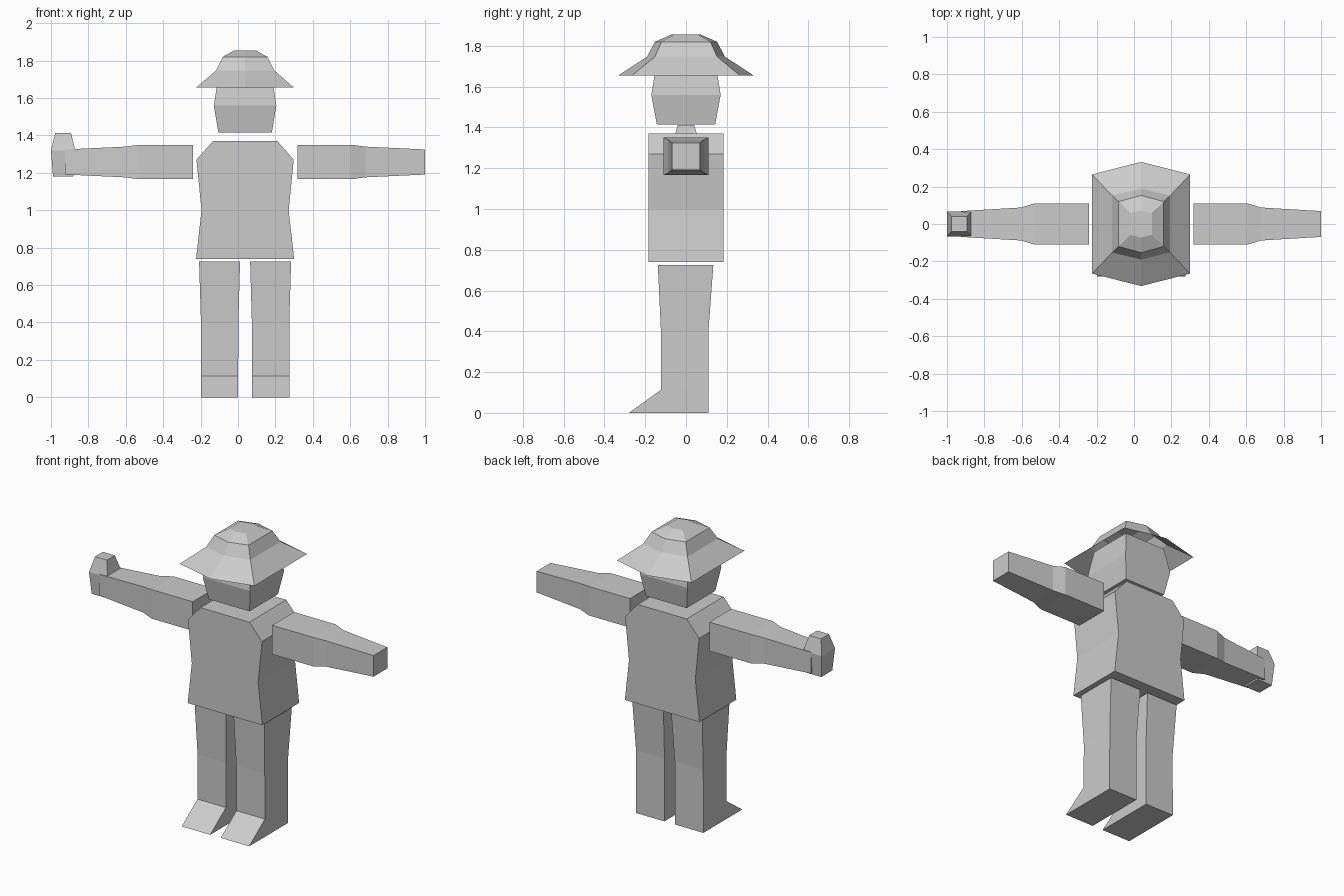
import bpy
import bmesh

cube = bpy.data.objects.get("Cube")
if cube:
    bpy.data.objects.remove(cube, do_unlink=True)

CENTRE = 0.038

grey = bpy.data.materials.new("plain grey")
grey.use_nodes = True
colour = (0.6, 0.6, 0.6, 1)
grey.diffuse_color = colour
grey.node_tree.nodes["Principled BSDF"].inputs["Base Color"].default_value = colour


def loft(name, rings, open_bottom=False):
    """Join matching rings of points with flat faces and cap the ends."""
    bm = bmesh.new()
    loops = [[bm.verts.new(p) for p in ring] for ring in rings]
    for low, high in zip(loops, loops[1:]):
        for i in range(len(low)):
            j = (i + 1) % len(low)
            bm.faces.new((low[i], low[j], high[j], high[i]))
    bm.faces.new(loops[-1])
    if not open_bottom:
        bm.faces.new(loops[0][::-1])
    bmesh.ops.recalc_face_normals(bm, faces=bm.faces)
    mesh = bpy.data.meshes.new(name)
    bm.to_mesh(mesh)
    bm.free()
    mesh.materials.append(grey)
    obj = bpy.data.objects.new(name, mesh)
    bpy.context.collection.objects.link(obj)
    return obj


def box_ring(x0, x1, y0, y1, z):
    return [(x0, y0, z), (x1, y0, z), (x1, y1, z), (x0, y1, z)]


def centred_ring(cx, half_x, half_y, z):
    return box_ring(cx - half_x, cx + half_x, -half_y, half_y, z)


def hex_ring(half_x, corner_y, tip_y, z):
    l, r = CENTRE - half_x, CENTRE + half_x
    return [(l, -corner_y, z), (CENTRE, -tip_y, z), (r, -corner_y, z),
            (r, corner_y, z), (CENTRE, tip_y, z), (l, corner_y, z)]


# Torso: flat front and back, sloped shoulders, slight waist
torso = [(0.262, 0.74), (0.233, 1.0), (0.26, 1.27), (0.172, 1.37)]
loft("torso", [centred_ring(CENTRE, hx, 0.185, z) for hx, z in torso])

# Head: box that swells at the cheeks and runs up inside the hat
head = [(0.143, 0.143, 1.415), (0.167, 0.17, 1.56), (0.15, 0.152, 1.67), (0.142, 0.142, 1.72)]
loft("head", [centred_ring(CENTRE, *r) for r in head])

# Hat: hollow six-sided shell with a wide sloping brim
hat = [(0.262, 0.265, 0.332, 1.655), (0.155, 0.152, 0.19, 1.748),
       (0.12, 0.12, 0.153, 1.82), (0.057, 0.058, 0.073, 1.855)]
loft("hat", [hex_ring(*r) for r in hat], open_bottom=True)

# Arms and legs, one per side
arm = [(0.279, 0.11, 0.092), (0.569, 0.11, 0.092), (0.643, 0.088, 0.082), (0.963, 0.069, 0.067)]
leg = [(0.037, 0.237, -0.28, 0.11, 0), (0.037, 0.237, -0.123, 0.11, 0.113),
       (0.036, 0.236, -0.123, 0.11, 0.4), (0.027, 0.246, -0.138, 0.134, 0.725)]
for side, s in (("left", 1), ("right", -1)):
    loft(side + "_arm", [[(CENTRE + s * d, a * hy, 1.258 + b * hz)
                          for a, b in ((-1, -1), (1, -1), (1, 1), (-1, 1))]
                         for d, hy, hz in arm])
    loft(side + "_leg", [box_ring(CENTRE + s * i, CENTRE + s * o, y0, y1, z)
                         for i, o, y0, y1, z in leg])

# Raised fist on the right arm only
fist = [(0.054, 0.055, 1.18), (0.065, 0.067, 1.32), (0.042, 0.04, 1.413)]
loft("right_fist", [centred_ring(-0.935, *r) for r in fist])
